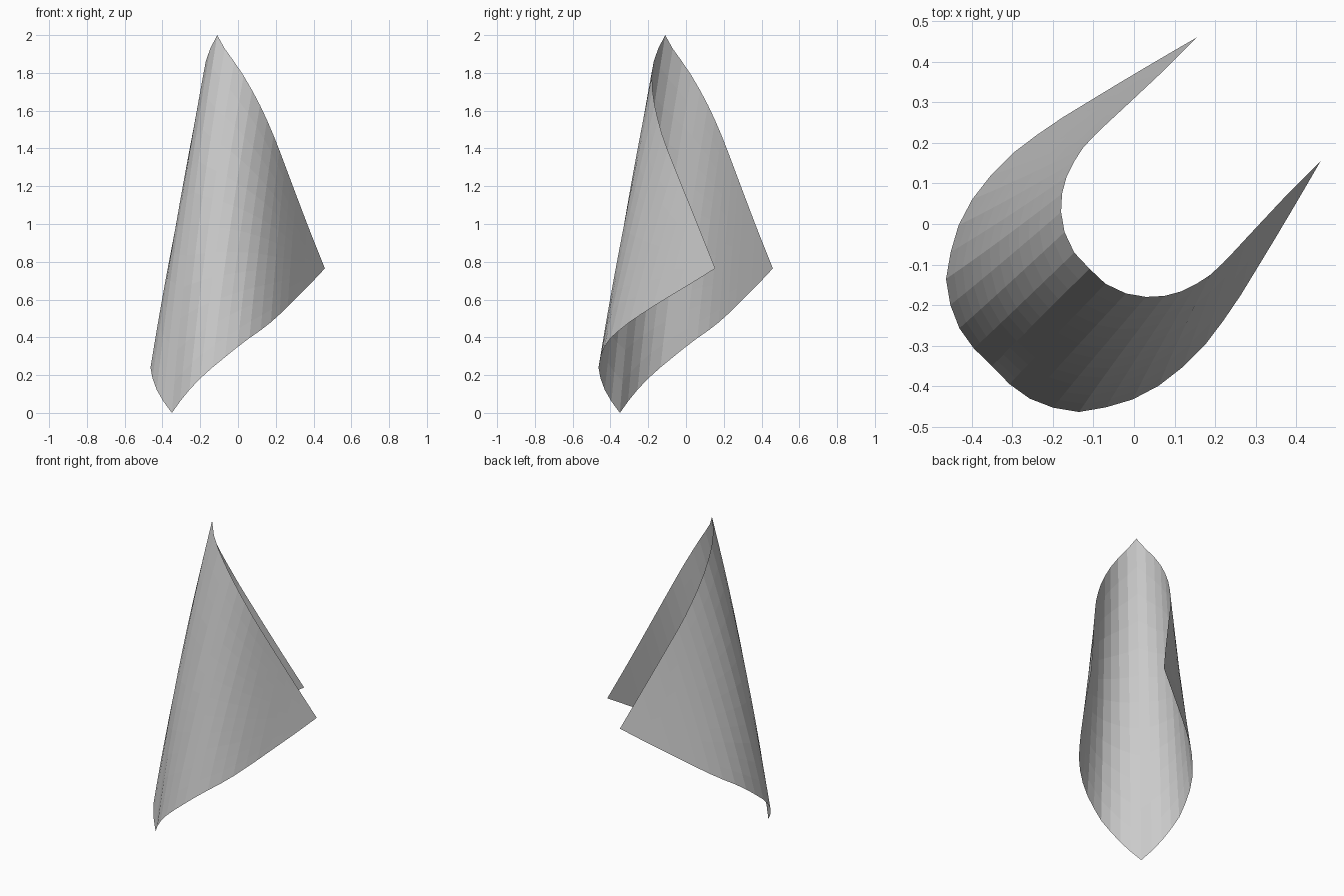
import bpy, bmesh
from mathutils import Vector

if "Cube" in bpy.data.objects:
    bpy.data.objects.remove(bpy.data.objects["Cube"])

N, ROWS = 16, 12  # strips per half, divisions along each strip
BULGE = .03       # outward bow of the spine

# edges of one half of the curled square sheet, from spine to side corner
lower = [(-.35, -.35, 0), (-.302, -.399, .067), (-.25, -.434, .13), (-.185, -.456, .197), (-.115, -.461, .257),
         (.025, -.42, .37), (.15, -.325, .46), (.24, -.21, .54), (.315, -.09, .615), (.39, .035, .69),
         (.46, .155, .765)]
upper = [(-.11, -.11, 2), (-.065, -.151, 1.92), (-.01, -.174, 1.845), (.045, -.18, 1.76),
         (.095, -.173, 1.67), (.14, -.155, 1.58), (.2, -.115, 1.44), (.3, -.01, 1.175),
         (.38, .075, .965), (.46, .155, .765)]


def resample(points, n):
    """Smooth curve through the points, split into n equal lengths."""
    p = [Vector(q) for q in points]
    start = Vector((p[1].y, p[1].x, 2 * p[0].z - p[1].z))
    p = [start] + p + [2 * p[-1] - p[-2]]
    dense = []
    for a, b, c, d in zip(p, p[1:], p[2:], p[3:]):
        for k in range(20):
            t = k / 20
            dense.append(0.5 * (2 * b + (c - a) * t + (2 * a - 5 * b + 4 * c - d) * t * t
                                + (3 * b - a - 3 * c + d) * t ** 3))
    dense.append(p[-2])
    dist = [0.0]
    for a, b in zip(dense, dense[1:]):
        dist.append(dist[-1] + (b - a).length)
    out, j = [], 0
    for i in range(n + 1):
        s = dist[-1] * i / n
        while j < len(dense) - 2 and dist[j + 1] < s:
            j += 1
        out.append(dense[j].lerp(dense[j + 1], (s - dist[j]) / (dist[j + 1] - dist[j])))
    return out


low, up = resample(lower, N), resample(upper, N)

# curled sheet: bowed strips between both edges, mirrored across the x = y plane
bm = bmesh.new()
cols = []
for i in range(-N, N + 1):
    u, col = abs(i) / N, []
    for r in range(ROWS + 1):
        s = r / ROWS
        v = low[abs(i)].lerp(up[abs(i)], s)
        v += Vector((-.707, -.707, 0)) * BULGE * 4 * s * (1 - s) * (1 - u) ** 2
        col.append(bm.verts.new(v if i >= 0 else (v.y, v.x, v.z)))
    cols.append(col)
for a, b in zip(cols, cols[1:]):
    for r in range(ROWS):
        bm.faces.new((a[r], b[r], b[r + 1], a[r + 1]))
bmesh.ops.remove_doubles(bm, verts=bm.verts, dist=1e-4)

mesh = bpy.data.meshes.new("curled_sheet")
bm.to_mesh(mesh)
bm.free()
bpy.context.collection.objects.link(bpy.data.objects.new("curled_sheet", mesh))
